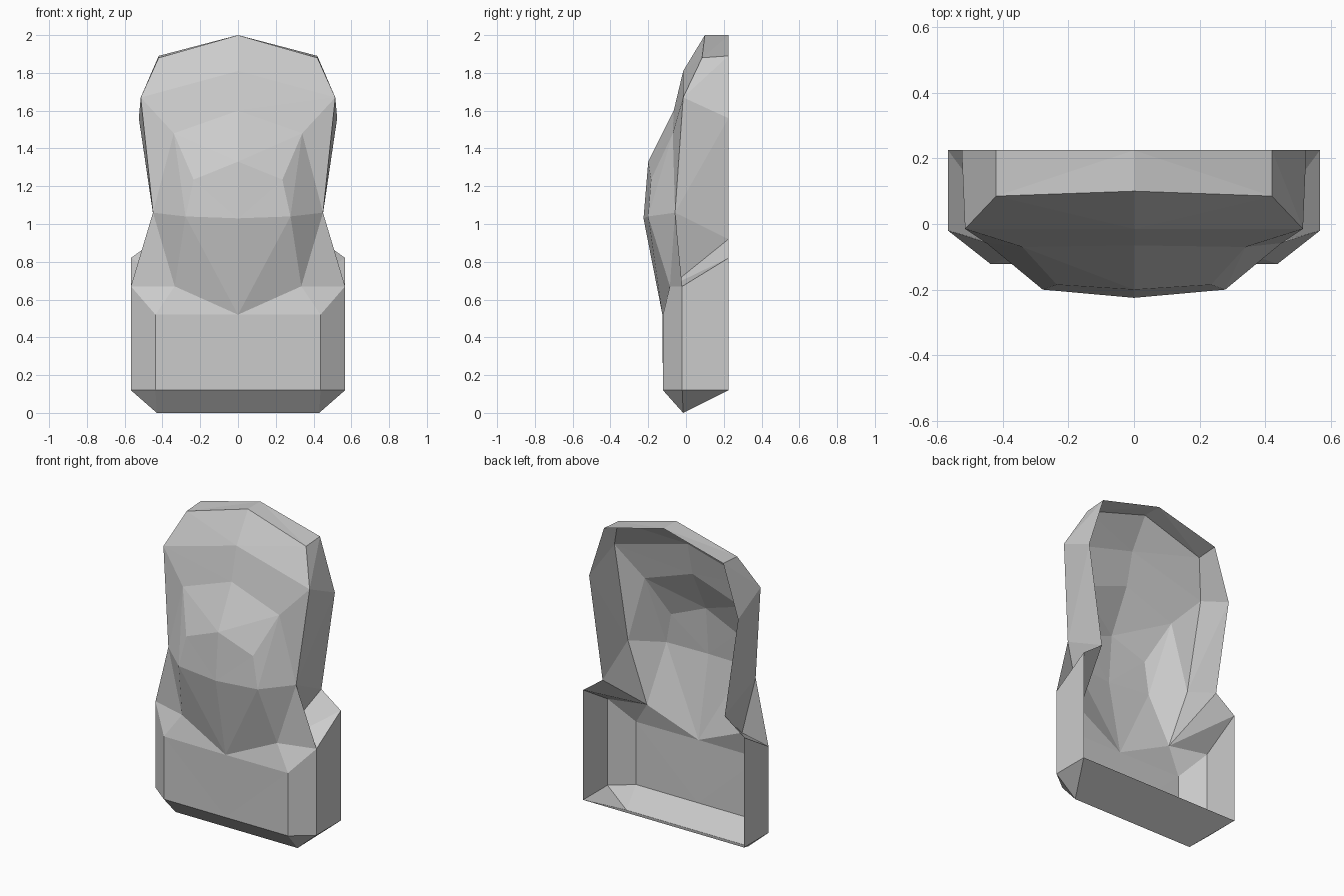
import bpy
import bmesh
from mathutils import Vector

cube = bpy.data.objects.get("Cube")
if cube:
    bpy.data.objects.remove(cube, do_unlink=True)

stone = bpy.data.materials.new("grey_stone")
stone.use_nodes = True
colour = (0.6, 0.6, 0.6, 1)
stone.diffuse_color = colour
stone.node_tree.nodes["Principled BSDF"].inputs["Base Color"].default_value = colour


def strip(a, b):
    """Triangles joining two rows of points."""
    tris = []
    for i in range(len(a) - 1):
        tris += [(a[i], a[i + 1], b[i]), (a[i + 1], b[i + 1], b[i])]
    return tris


def fan(hub, row):
    """Triangles joining one point to a row of points."""
    return [(hub, p, q) for p, q in zip(row, row[1:])]


def build(name, centre, tris):
    """Make a mirrored, flat shaded shell with faces turned away from centre."""
    bm = bmesh.new()
    verts = {}
    for tri in tris:
        if len(set(tri)) < 3:
            continue
        for p in tri:
            if p not in verts:
                verts[p] = bm.verts.new(p)
        face = bm.faces.new([verts[p] for p in tri])
        face.normal_update()
        if face.normal.dot(face.calc_center_median() - Vector(centre)) < 0:
            face.normal_flip()
    mesh = bpy.data.meshes.new(name)
    bm.to_mesh(mesh)
    bm.free()
    mesh.materials.append(stone)
    obj = bpy.data.objects.new(name, mesh)
    bpy.context.collection.objects.link(obj)
    obj.modifiers.new("mirror", 'MIRROR')


BACK = 0.225

# Open back rim
rim_crown = (0, BACK, 2)
rim_corner = (.42, BACK, 1.89)
rim_temple = (.525, BACK, 1.56)
rim_neck = (.43, BACK, .92)
rim_shoulder = (.567, BACK, .82)
rim_base = (.567, BACK, .12)
rim_mid = (0, BACK, .12)

# Outline of the face
crown = (0, .1, 2)
corner = (.42, .085, 1.88)
temple = (.515, -.015, 1.67)
jaw = (.45, -.058, 1.06)
collar = (.335, -.085, .67)

# Middle line of the face
brow = (0, -.015, 1.81)
bridge = (0, -.065, 1.6)
nose = (0, -.2, 1.33)
mouth = (0, -.225, 1.03)
chin = (0, -.125, .52)

# Cheeks
eye = (.34, -.07, 1.48)
cheek = (.235, -.185, 1.235)
lip = (.278, -.2, 1.04)

# Chest and base
shoulder = (.567, -.02, .67)
chest = (.437, -.122, .52)
belly = (.437, -.122, .12)
belly_mid = (0, -.122, .12)
hip = (.567, -.02, .12)
foot = (.43, -.015, 0)
foot_mid = (0, -.015, 0)

# Head: sides, face, cheeks and neck
sides = strip([crown, corner, temple, jaw],
              [rim_crown, rim_corner, rim_temple, rim_neck])
face_front = strip([crown, brow, bridge, nose, mouth, chin],
                   [corner, temple, eye, cheek, lip, collar])
cheeks = fan(jaw, [temple, eye, lip, collar, rim_neck]) + [(eye, cheek, lip)]
build("head", (0, .15, 1.3), sides + face_front + cheeks)

# Bust: walls, lower bevel, floor, shoulders and neck flaps
top_row = [chin, chest, shoulder, rim_shoulder]
low_row = [belly_mid, belly, hip, rim_base]
walls = strip(top_row, low_row)
bevel = strip(low_row, [foot_mid, foot, foot, foot])
floor = strip([foot_mid, rim_mid], [foot, rim_base])
shoulders = fan(collar, top_row + [rim_neck])
flaps = [(jaw, shoulder, collar)]
build("bust", (0, .15, .4), walls + bevel + floor + shoulders + flaps)
